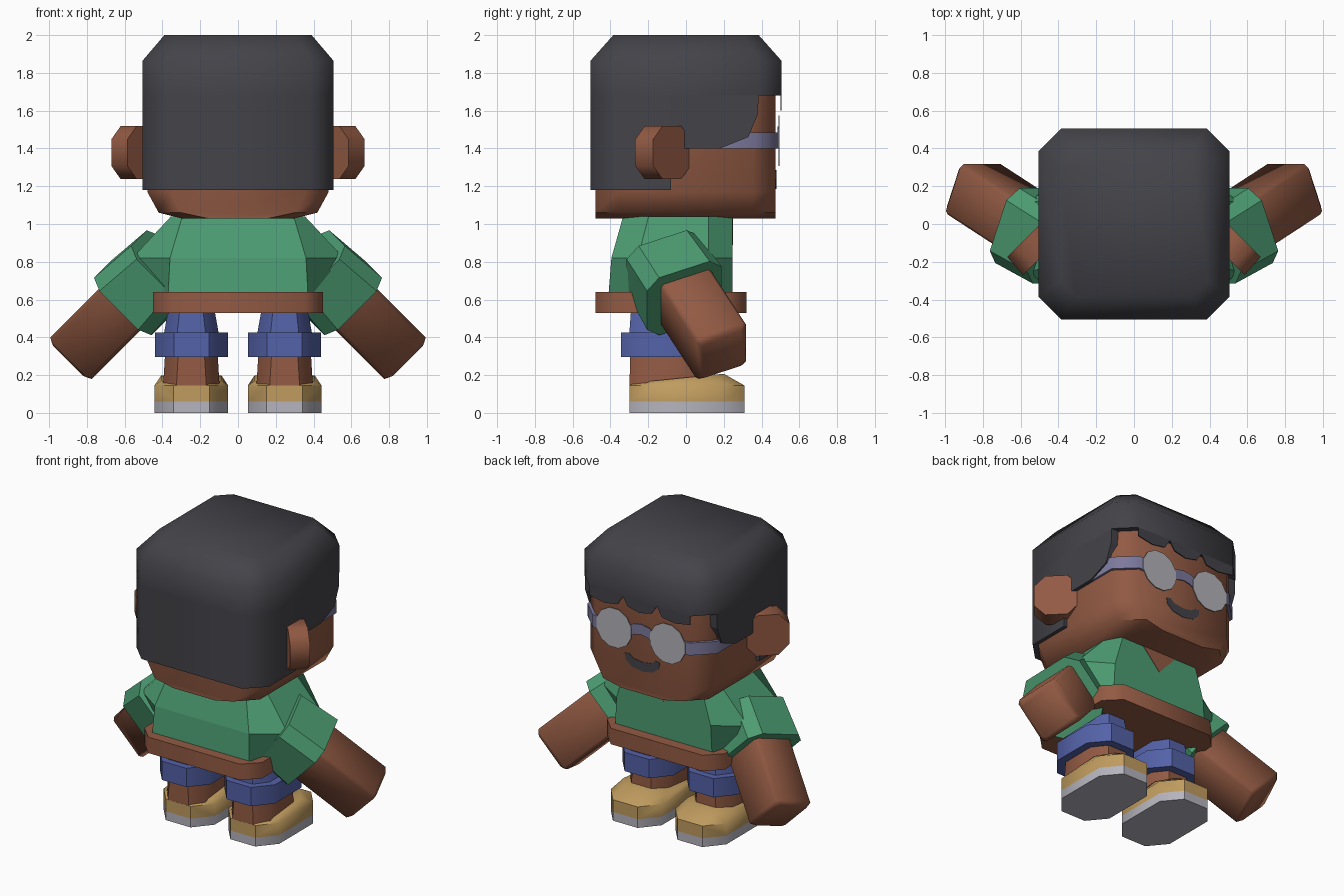
import bpy, bmesh, math
from mathutils import Vector

cube = bpy.data.objects.get("Cube")
if cube:
    bpy.data.objects.remove(cube, do_unlink=True)


def material(name, r, g, b):
    """Flat material from 0-255 display values, stored as linear."""
    col = [((v / 255 + 0.055) / 1.055) ** 2.4 for v in (r, g, b)] + [1]
    m = bpy.data.materials.new(name)
    m.use_nodes = True
    m.diffuse_color = col
    bsdf = m.node_tree.nodes["Principled BSDF"]
    bsdf.inputs["Base Color"].default_value = col
    bsdf.inputs["Roughness"].default_value = 0.9
    return m


HAIR = material("charcoal", 68, 67, 73)
SKIN = material("brown skin", 146, 90, 67)
SHIRT = material("green cloth", 76, 156, 114)
SHORTS = material("blue cloth", 84, 98, 168)
SHOE = material("tan leather", 192, 156, 95)
SOLE = material("pale grey rubber", 182, 180, 189)
LENS = material("grey glass", 180, 180, 186)
BAND = material("lavender frame", 124, 121, 157)


def loft(name, mat, rings, side=1, smooth=True):
    """Skin a stack of equal-length rings and cap both ends."""
    bm = bmesh.new()
    loops = [[bm.verts.new((p[0] * side, p[1], p[2])) for p in r] for r in rings]
    n = len(loops[0])
    for a, b in zip(loops, loops[1:]):
        for i in range(n):
            j = (i + 1) % n
            bm.faces.new((a[i], a[j], b[j], b[i]))
    bm.faces.new(loops[0])
    bm.faces.new(loops[-1])
    bmesh.ops.recalc_face_normals(bm, faces=bm.faces)
    me = bpy.data.meshes.new(name)
    bm.to_mesh(me)
    bm.free()
    me.materials.append(mat)
    ob = bpy.data.objects.new(name, me)
    bpy.context.collection.objects.link(ob)
    if smooth:
        bpy.ops.object.select_all(action='DESELECT')
        ob.select_set(True)
        bpy.context.view_layer.objects.active = ob
        bpy.ops.object.shade_smooth_by_angle(angle=math.radians(50))


def octagon(z, hx, y0, y1, cx=0.12, back=0.12, front=None, xc=0.0, slope=0.0):
    """Rectangle with cut corners; slope tilts it along y."""
    front = back if front is None else front
    fx = hx - cx
    pts = [(fx, y0), (hx, y0 + back), (hx, y1 - front), (fx, y1)]
    pts += [(-x, y) for x, y in reversed(pts)]
    return [(xc + x, y, z + slope * (y - y0)) for x, y in pts]


def plate(name, mat, pts, y, depth=0.006):
    """Thin upright plate outlined in x and z."""
    loft(name, mat, [[(x, v, z) for x, z in pts] for v in (y, y + depth)], smooth=False)


def mirrored(pts):
    return pts + [(-x, z) for x, z in reversed(pts) if x]


# Head
loft("head", SKIN, [octagon(z, hx, -0.48, 0.475, c) for z, hx, c in
                    ((1.03, 0.30, 0.14), (1.06, 0.42, 0.12),
                     (1.17, 0.48, 0.12), (1.85, 0.48, 0.12))])

# Hair: cap, back block and side locks
loft("hair_cap", HAIR, [octagon(1.68, 0.505, -0.505, 0.505),
                        octagon(1.865, 0.505, -0.505, 0.505),
                        octagon(2.0, 0.39, -0.385, 0.385, 0.085, 0.085)])
loft("hair_back", HAIR, [octagon(z, 0.505, -0.505, -0.08, 0.12, 0.12, 0.0)
                         for z in (1.18, 1.69)])
lock = [(-0.1, 1.40), (0.18, 1.40), (0.33, 1.46), (0.38, 1.58), (0.385, 1.69), (-0.1, 1.69)]
for side, tag in ((1, "left"), (-1, "right")):
    loft(tag + "_side_lock", HAIR, [[(x, y, z) for y, z in lock] for x in (0.42, 0.505)],
         side, False)

# Jagged fringe edge, flush with the cap, and mouth
plate("fringe", HAIR, mirrored([(0.385, 1.685), (0.385, 1.62), (0.27, 1.60), (0.17, 1.615),
                                (0.13, 1.68), (0.09, 1.62), (0, 1.60)]), 0.499)
plate("mouth", HAIR, mirrored([(0, 1.25), (0.07, 1.26), (0.10, 1.285), (0.135, 1.28),
                               (0.125, 1.235), (0.08, 1.20), (0, 1.185)]), 0.472)

# Glasses
band = [(0.495, 0.18), (0.495, 0.37), (0.37, 0.49), (0.10, 0.49),
        (0.10, 0.46), (0.36, 0.46), (0.465, 0.36), (0.465, 0.18)]
for side, tag in ((1, "left"), (-1, "right")):
    loft(tag + "_glasses_band", BAND, [[(x, y, z) for x, y in band] for z in (1.40, 1.485)], side)
    turn = [math.tau * (i + 0.5) / 12 for i in range(12)]
    plate(tag + "_lens", LENS, [(side * 0.205 + 0.138 * math.cos(a), 1.44 + 0.138 * math.sin(a))
                                for a in turn], 0.49)
plate("glasses_bridge", BAND, mirrored([(0, 1.515), (0.06, 1.505), (0.11, 1.47),
                                        (0.11, 1.40), (0.05, 1.435), (0, 1.445)]), 0.484)

# Torso, neckline and waist slab
loft("shirt", SHIRT, [octagon(0.63, 0.40, -0.41, 0.245, 0.03, 0.13, 0.125),
                      octagon(0.82, 0.56, -0.395, 0.245, 0.20, 0.14, 0.125),
                      octagon(1.04, 0.355, -0.333, 0.245, 0.06, 0.135, 0.125)], smooth=False)
plate("neckline", SKIN, [(-0.13, 1.03), (0.13, 1.03), (0, 0.89)], 0.242)
loft("waist", SKIN, [octagon(z, 0.45, -0.48, 0.32, 0.1, 0.1) for z in (0.53, 0.64)])

# Arm frame: axis runs outward, forward and down
axis = Vector((0.643, 0.418, -0.643)).normalized()
across = Vector((1, 0, 1)).normalized()
deep = axis.cross(across)
hand_end = Vector((0.862, 0.197, 0.312))


def arm_ring(back, hb, front, rear, cut):
    """Cut-corner section at a distance back from the hand end."""
    flat = octagon(0, hb, -front, rear, cut, cut)
    return [hand_end - axis * back + across * x + deep * y for x, y, _ in flat]


for side, tag in ((1, "left"), (-1, "right")):
    loft(tag + "_arm", SKIN, [arm_ring(0.55, 0.155, 0.145, 0.15, 0.02),
                              arm_ring(0.025, 0.155, 0.145, 0.15, 0.02),
                              arm_ring(0, 0.132, 0.122, 0.125, 0.02)], side)
    loft(tag + "_sleeve", SHIRT, [arm_ring(0.745, 0.195, 0.20, 0.22, 0.07),
                                  arm_ring(0.465, 0.215, 0.205, 0.23, 0.07)], side, False)

    # Ear: thick octagon turned outward
    ear = []
    for shift in (0, 1):
        ring = []
        for u, v, _ in octagon(0, 0.14, -0.14, 0.14, 0.07, 0.07):
            ring.append((0.572 + u * 0.707 - 0.085 * shift,
                         -0.075 - u * 0.707 - 0.095 * shift, 1.378 + v))
        ear.append(ring)
    loft(tag + "_ear", SKIN, ear, side)

    # Leg, shorts and shoe
    xc = 0.247
    loft(tag + "_shorts", SHORTS, [octagon(0.42, 0.145, -0.30, 0.14, 0.07, 0.09, xc=xc),
                                   octagon(0.56, 0.12, -0.29, 0.12, 0.06, 0.09, xc=xc)], side)
    loft(tag + "_cuff", SHORTS, [octagon(z, 0.193, -0.345, 0.185, 0.1, 0.12, xc=xc)
                                 for z in (0.295, 0.425)], side)
    loft(tag + "_leg", SKIN, [octagon(0.13, 0.15, -0.30, 0.14, 0.07, 0.09, xc=xc),
                              octagon(0.30, 0.14, -0.295, 0.13, 0.07, 0.09, xc=xc)], side)
    loft(tag + "_shoe", SHOE, [octagon(0.06, 0.195, -0.30, 0.31, 0.1, 0.12, xc=xc),
                               octagon(0.145, 0.195, -0.30, 0.31, 0.1, 0.12, xc=xc),
                               octagon(0.16, 0.16, -0.27, 0.20, 0.08, 0.1, xc=xc, slope=0.1)], side)
    loft(tag + "_sole", SOLE, [octagon(z, 0.195, -0.30, 0.31, 0.1, 0.12, xc=xc)
                               for z in (0, 0.06)], side)
